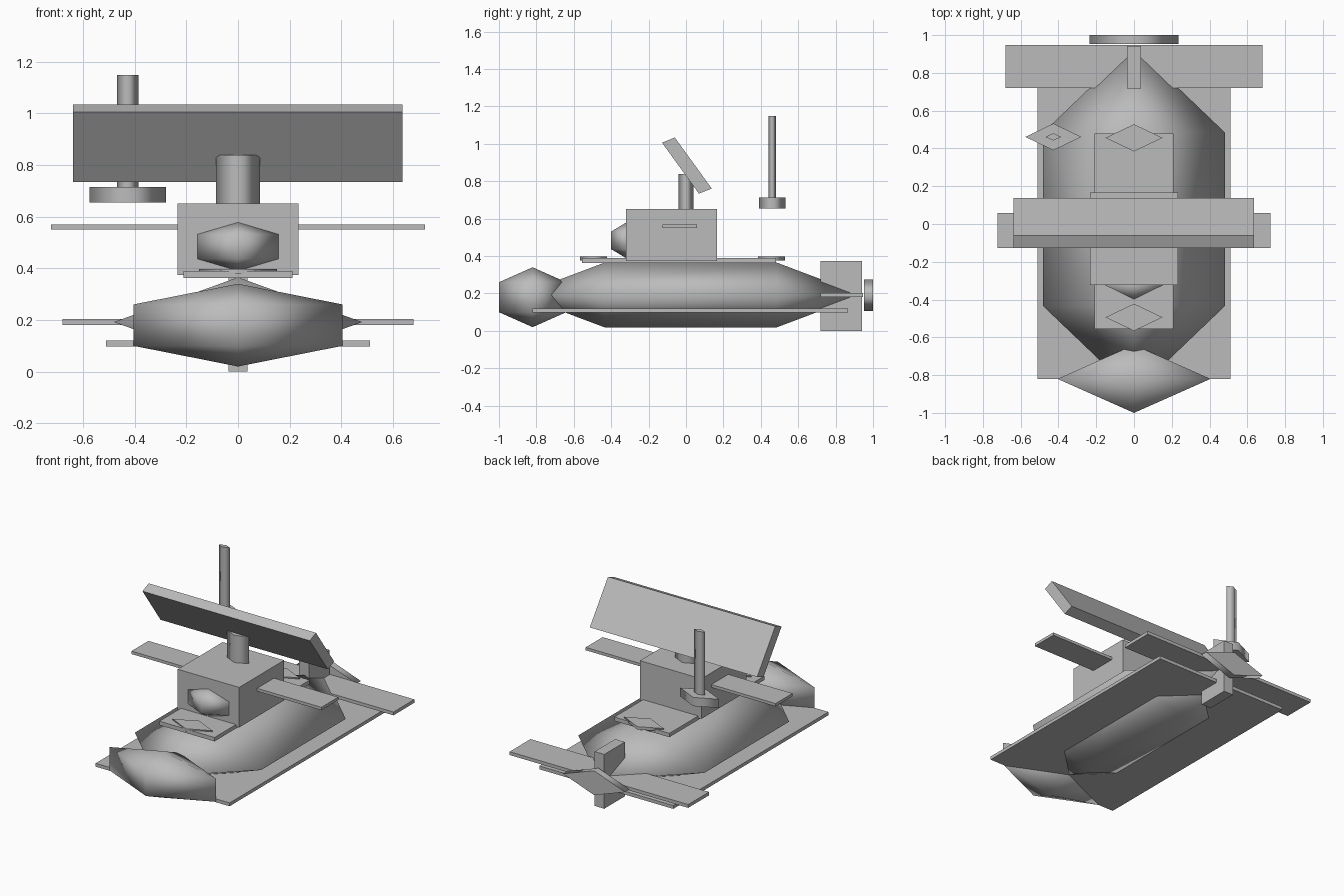
import bpy, bmesh, math
from mathutils import Matrix, Vector

if "Cube" in bpy.data.objects:
    bpy.data.objects.remove(bpy.data.objects["Cube"])

grey = bpy.data.materials.new("plain_grey")
grey.diffuse_color = (0.5, 0.5, 0.5, 1)
grey.use_nodes = True
grey.node_tree.nodes["Principled BSDF"].inputs["Base Color"].default_value = grey.diffuse_color


def finish(name, bm, matrix=Matrix(), smooth=None):
    """Transform the mesh, shade chosen faces smooth and add the object."""
    for f in bm.faces:
        f.smooth = bool(smooth and smooth(f))
    bm.transform(matrix)
    bmesh.ops.recalc_face_normals(bm, faces=bm.faces)
    mesh = bpy.data.meshes.new(name)
    bm.to_mesh(mesh)
    bm.free()
    mesh.materials.append(grey)
    obj = bpy.data.objects.new(name, mesh)
    bpy.context.collection.objects.link(obj)
    return obj


def place(centre, scale):
    return Matrix.Translation(centre) @ Matrix.Diagonal((*scale, 1))


def box(name, x, y, z):
    """Box from (min, max) ranges."""
    bm = bmesh.new()
    bmesh.ops.create_cube(bm, size=1)
    r = (x, y, z)
    return finish(name, bm, place([(a + b) / 2 for a, b in r], [b - a for a, b in r]))


def ball(name, centre, radii, along_y=False):
    """Smooth four-sided ball with two rings."""
    bm = bmesh.new()
    bmesh.ops.create_uvsphere(bm, u_segments=4, v_segments=3, radius=1)
    turn = Matrix.Rotation(math.radians(90), 4, 'X') if along_y else Matrix()
    return finish(name, bm, place(centre, radii) @ turn, lambda f: True)


def post(name, centre, half, along_y=False):
    """Four-sided cylinder with smooth sides and flat caps."""
    bm = bmesh.new()
    bmesh.ops.create_cone(bm, cap_ends=True, segments=4, radius1=1, radius2=1, depth=2)
    bm.normal_update()
    turn = Matrix.Rotation(math.radians(90), 4, 'X') if along_y else Matrix()
    return finish(name, bm, place(centre, half) @ turn, lambda f: abs(f.normal.z) < 0.5)


# Hull, nose and side plate
ball("hull", (0, 0.025, 0.192), (0.555, 0.92, 0.2), along_y=True)
ball("nose", (0, -0.82, 0.18), (0.468, 0.208, 0.16))
box("lower_plate", (-0.51, 0.51), (-0.82, 0.867), (0.097, 0.12))

# Deck with its two hatches
box("deck", (-0.21, 0.21), (-0.555, 0.48), (0.362, 0.389))
for name, y in (("front_hatch", -0.494), ("rear_hatch", 0.456)):
    post(name, (0, y, 0.387), (0.151, 0.072, 0.01))

# Tower, window bulge and diving planes
box("tower", (-0.234, 0.234), (-0.322, 0.167), (0.375, 0.651))
ball("tower_window", (0, -0.32, 0.484), (0.186, 0.092, 0.095))
box("tower_planes", (-0.723, 0.723), (-0.126, 0.058), (0.55, 0.57))

# Stern planes, rudder and propeller
box("stern_planes", (-0.68, 0.68), (0.72, 0.947), (0.18, 0.203))
box("rudder", (-0.037, 0.037), (0.718, 0.942), (0.0, 0.374))
post("propeller", (0, 0.976, 0.19), (0.236, 0.024, 0.084), along_y=True)

# Short column carrying the tilted panel
post("panel_column", (0, 0, 0.74), (0.085, 0.039, 0.098))
bm = bmesh.new()
profile = [(-0.128, 1.006), (-0.06, 1.034), (0.138, 0.761), (0.069, 0.734)]
face = bm.faces.new([bm.verts.new((-0.638, y, z)) for y, z in profile])
side = bmesh.ops.extrude_face_region(bm, geom=[face])
bmesh.ops.translate(bm, vec=Vector((1.274, 0, 0)),
                    verts=[v for v in side["geom"] if isinstance(v, bmesh.types.BMVert)])
finish("tilted_panel", bm)

# Mast and its base
post("mast_base", (-0.427, 0.461, 0.684), (0.148, 0.071, 0.03))
post("mast", (-0.427, 0.461, 0.915), (0.042, 0.019, 0.233))
